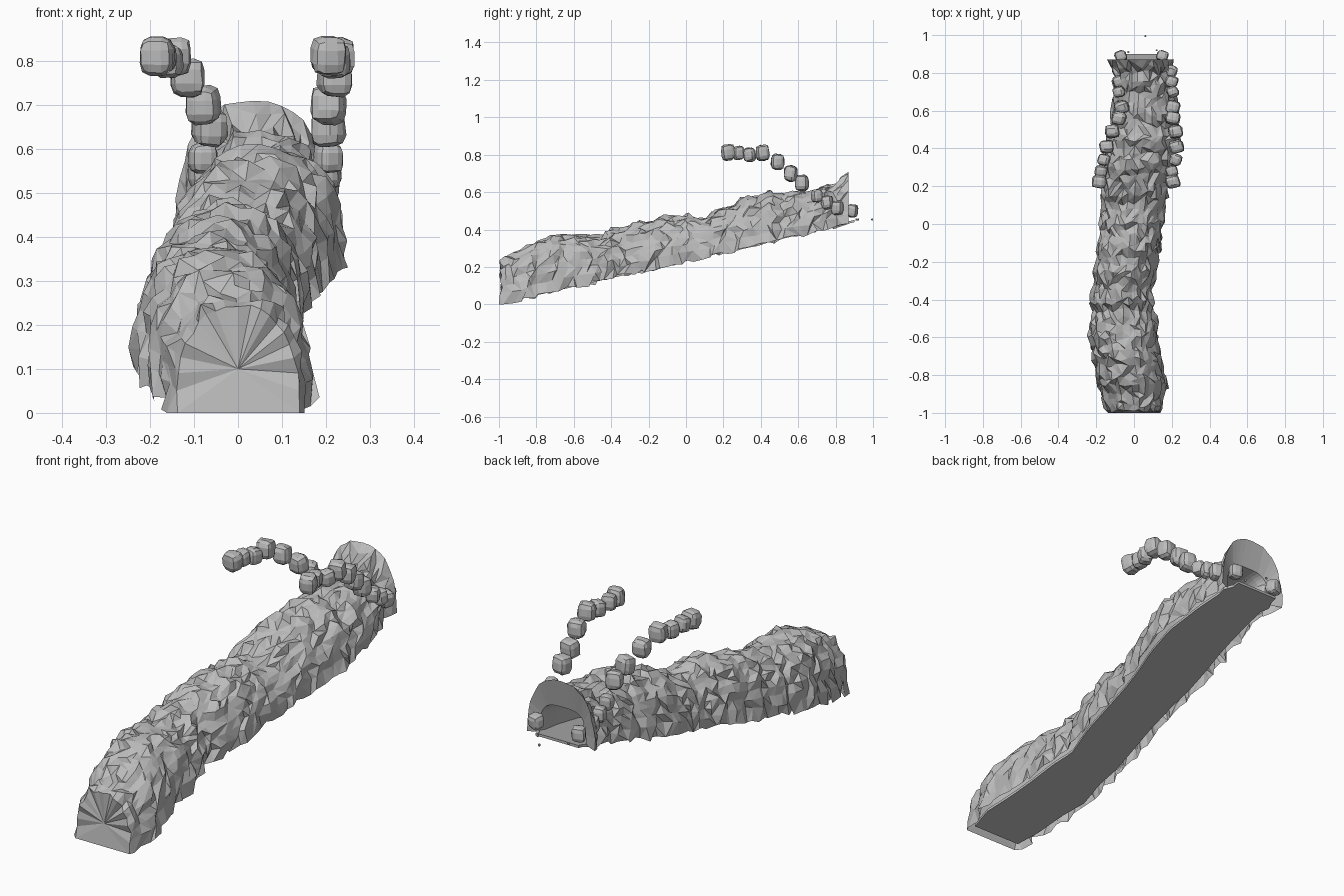
import bpy, bmesh, math, random
from mathutils import Vector, Matrix

random.seed(11)
if "Cube" in bpy.data.objects:
    bpy.data.objects.remove(bpy.data.objects["Cube"], do_unlink=True)

stone = bpy.data.materials.new("grey stone")
stone.use_nodes = True
GREY = (0.5, 0.5, 0.5, 1)
stone.diffuse_color = GREY
stone.node_tree.nodes["Principled BSDF"].inputs["Base Color"].default_value = GREY

# Tunnel stations: y, -x side, +x side, crown height
STATIONS = [
    (-1.0, -.14, .14, .245), (-.86, -.19, .17, .30), (-.72, -.21, .14, .36),
    (-.6, -.245, .125, .375), (-.47, -.22, .11, .365), (-.36, -.22, .085, .40),
    (-.2, -.20, .125, .44), (-.07, -.18, .14, .475), (.1, -.165, .16, .46),
    (.22, -.165, .185, .52), (.35, -.15, .22, .58), (.5, -.125, .24, .59),
    (.68, -.105, .22, .60), (.8, -.10, .195, .645), (.87, -.14, .21, .71)]
SEGS = 20


def station(y):
    """Interpolated centre, half width, ground height and crown at y."""
    for a, b in zip(STATIONS, STATIONS[1:]):
        if y <= b[0] or b is STATIONS[-1]:
            t = min(1, (y - a[0]) / (b[0] - a[0]))
            left, right, top = (a[k] + (b[k] - a[k]) * t for k in (1, 2, 3))
            return (left + right) / 2, (right - left) / 2, .23 * (y + 1), top


def arch(y, cx, half, base, top, boxy=.85):
    """Arch points from the +x foot over the crown to the -x foot."""
    pts = []
    for i in range(SEGS + 1):
        a = math.pi * i / SEGS
        c, s = math.cos(a), max(0, math.sin(a))
        pts.append(Vector((cx + half * math.copysign(abs(c) ** boxy, c), y,
                           base + (top - base) * s ** boxy)))
    return pts


def finish(bm, name):
    mesh = bpy.data.meshes.new(name)
    bm.to_mesh(mesh)
    bm.free()
    mesh.materials.append(stone)
    obj = bpy.data.objects.new(name, mesh)
    bpy.context.collection.objects.link(obj)


def loft(name, rings, closed=False, outward=True, ragged=False):
    """Skin a list of point rings; ragged splits quads at random."""
    bm = bmesh.new()
    rows = [[bm.verts.new(p) for p in ring] for ring in rings]
    n = len(rows[0])
    for r, q in zip(rows, rows[1:]):
        for i in range(n if closed else n - 1):
            j = (i + 1) % n
            quad = [r[i], q[i], q[j], r[j]]
            if not outward:
                quad.reverse()
            if ragged:
                k = random.randint(0, 1)
                quad = quad[k:] + quad[:k]
                bm.faces.new(quad[:3])
                bm.faces.new((quad[0], quad[2], quad[3]))
            else:
                bm.faces.new(quad)
    if closed:
        bm.faces.new(rows[0])
        bm.faces.new(rows[-1][::-1])
        bmesh.ops.recalc_face_normals(bm, faces=bm.faces)
    finish(bm, name)


# Rough outer rock shell, swelling in uneven bands
COUNT = 52
ys = [-1 + 1.87 * i / COUNT for i in range(COUNT + 1)]
shell = []
for k, y in enumerate(ys):
    cx, half, base, top = station(y)
    end = k in (0, COUNT)
    swell = 1 if end else 1.01 + .025 * math.sin(k * 1.6) + random.uniform(-.02, .025)
    ring = arch(y, cx, half * swell, base, base + (top - base) * swell)
    core = Vector((cx, y, base + .08))
    for i, p in enumerate(ring):
        out = (p - core).normalized()
        p += out * random.uniform(-.014, .014) * (.3 if end else 1)
        if not end:
            p.y += random.uniform(-.016, .016)
        if i in (0, SEGS):
            p.z = max(0, base + (0 if end else random.uniform(-.015, .012)))
    shell.append(ring)
for p in shell[0][1:-1]:
    p.y += random.uniform(0, .025)
loft("rock_shell", shell, ragged=True)

# Fan-shaped wall closing the low end
bm = bmesh.new()
hub = bm.verts.new((0, -.985, .1))
rim = [bm.verts.new(p) for p in shell[0]]
for a, b in zip(rim, rim[1:] + rim[:1]):
    bm.faces.new((hub, a, b))
bmesh.ops.recalc_face_normals(bm, faces=bm.faces)
if sum(f.normal.y for f in bm.faces) > 0:
    bmesh.ops.reverse_faces(bm, faces=bm.faces)
finish(bm, "end_wall")

# Smooth boxy inner passage and the ring around its mouth
inner = []
for y in ys[1:-1]:
    cx, half, base, top = station(y)
    inner.append(arch(y + .012, cx, half * .74, base + .01, base + .155, .6))
loft("inner_passage", inner, outward=False)
loft("mouth_ring", [inner[-1], shell[-1]], outward=False)

# Floor slab following the tunnel, leaving a gap beside the shell feet
floor = []
for y in ys[1:] + [.9]:
    cx, half, base, top = station(min(y, .87))
    w = half * .83 if y < .87 else .11
    base = .23 * (y + 1)
    floor.append([(cx + w, y, base + .002), (cx + w, y, base + .014),
                  (cx - w, y, base + .014), (cx - w, y, base + .002)])
loft("floor", floor, closed=True)


def boulder(name, at, size):
    """Rounded, slightly irregular faceted block."""
    bm = bmesh.new()
    bmesh.ops.create_cube(bm, size=2)
    bmesh.ops.bevel(bm, geom=bm.edges[:], offset=.62, segments=2,
                    profile=.5, affect='EDGES')
    for v in bm.verts:
        v.co *= random.uniform(.93, 1.06)
    bm.transform(Matrix.Translation(at)
                 @ Matrix.Diagonal((size, size * .9, size * 1.12, 1))
                 @ Matrix.Rotation(random.uniform(-.4, .4), 4, 'Z')
                 @ Matrix.Rotation(random.uniform(-.15, .15), 4, 'X'))
    finish(bm, name)


# Two descending rows of boulders: y, z, -x row, +x row
ROWS = [(.225, .813, -.185, .205), (.28, .81, -.175, .2), (.34, .80, -.16, .22),
        (.41, .81, -.145, .225), (.49, .762, -.115, .22), (.56, .70, -.08, .205),
        (.62, .648, -.065, .205), (.70, .58, -.08, .205), (.755, .545, -.08, .2),
        (.81, .515, -.08, .195), (.89, .50, -.07, .15)]
for i, (y, z, xr, xl) in enumerate(ROWS):
    size = random.uniform(.03, .034) if i in (1, 2, 7, 8, 9, 10) else .038
    boulder(f"right_boulder_{i + 1}", (xr, y, z), size)
    boulder(f"left_boulder_{i + 1}", (xl, y, z), size)

# Tiny pebbles outside the mouth
for i, (x, y) in enumerate([(.06, .995), (-.03, .91), (.12, .92)]):
    boulder(f"pebble_{i + 1}", (x, y, .453), .005)
